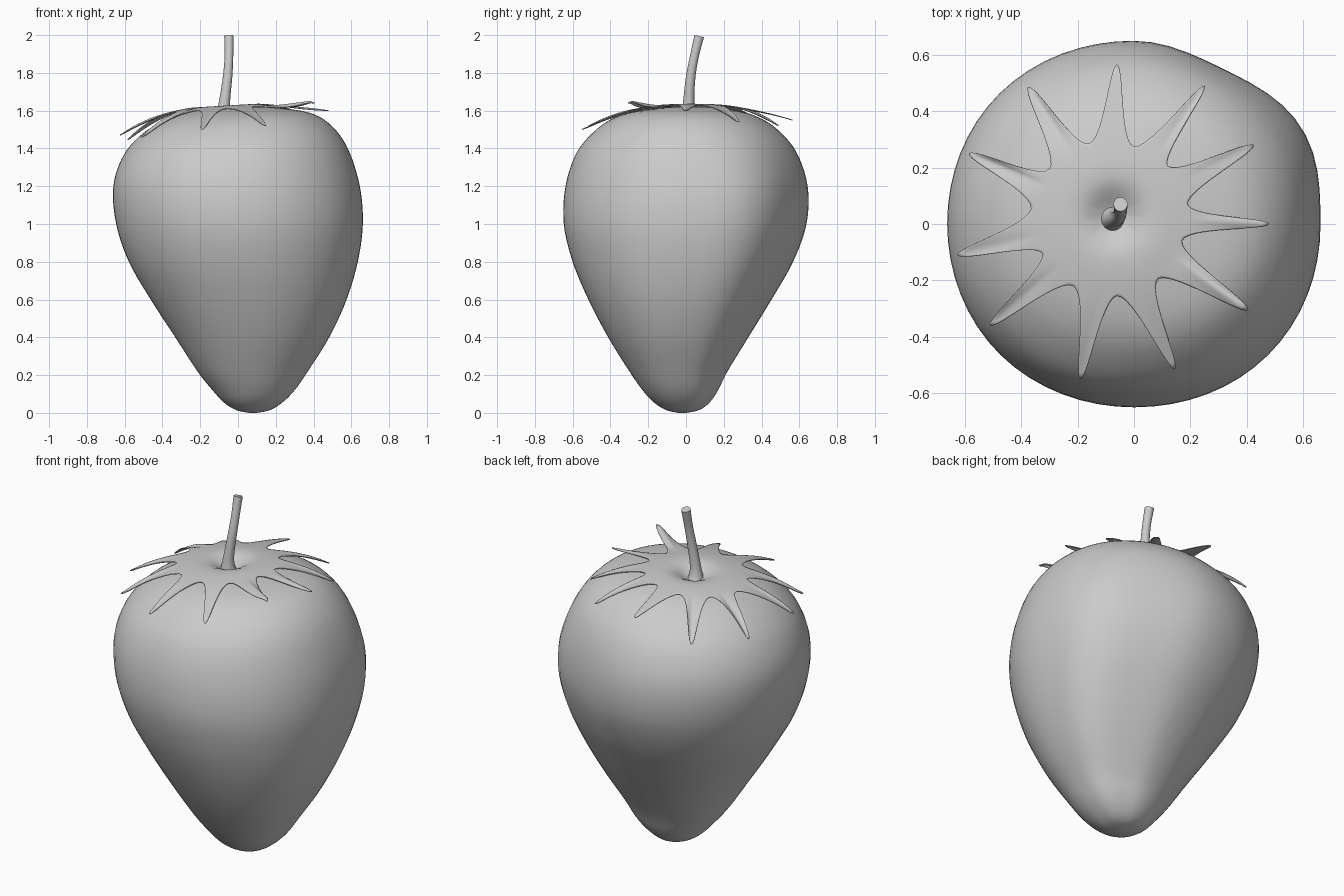
import bpy, bmesh
from math import sin, cos, pi, exp
from mathutils import Vector

cube = bpy.data.objects.get("Cube")
if cube:
    bpy.data.objects.remove(cube, do_unlink=True)

grey = bpy.data.materials.new("plain grey")
grey.use_nodes = True
tone = (0.6, 0.6, 0.6, 1)
grey.diffuse_color = tone
grey.node_tree.nodes["Principled BSDF"].inputs["Base Color"].default_value = tone


def spline(points, steps, closed=False):
    """Smooth path through points of any dimension."""
    n = len(points)
    pick = (lambda i: points[i % n]) if closed else (lambda i: points[max(0, min(n - 1, i))])
    path = []
    for i in range(n if closed else n - 1):
        quads = list(zip(pick(i - 1), pick(i), pick(i + 1), pick(i + 2)))
        for k in range(steps):
            t = k / steps
            path.append([b + t / 2 * (c - a + t * (2*a - 5*b + 4*c - d + t * (3*(b - c) + d - a)))
                         for a, b, c, d in quads])
    if not closed:
        path.append(list(points[-1]))
    return path


def smoothstep(low, high, value):
    t = max(0, min(1, (value - low) / (high - low)))
    return t * t * (3 - 2 * t)


def loft(name, rings, cap_end=True):
    """Skin closed rings of equal length into one smooth object."""
    bm = bmesh.new()
    rows = [[bm.verts.new(p) for p in ring] for ring in rings]
    for low, high in zip(rows, rows[1:]):
        for i in range(len(low)):
            bm.faces.new((low[i - 1], low[i], high[i], high[i - 1]))
    bm.faces.new(rows[0][::-1])
    if cap_end:
        bm.faces.new(rows[-1])
    bmesh.ops.recalc_face_normals(bm, faces=bm.faces)
    mesh = bpy.data.meshes.new(name)
    bm.to_mesh(mesh)
    bm.free()
    obj = bpy.data.objects.new(name, mesh)
    bpy.context.collection.objects.link(obj)
    mesh.materials.append(grey)
    bpy.ops.object.select_all(action='DESELECT')
    obj.select_set(True)
    bpy.context.view_layer.objects.active = obj
    bpy.ops.object.shade_smooth_by_angle(angle=pi / 4)
    return obj


# Fruit body: height, then extent to -x, +x, -y, +y
sections = [
    (0, .06, .1, -.04, 0), (.015, -.01, .17, -.105, .07), (.055, -.075, .235, -.17, .125),
    (.12, -.135, .3, -.23, .17), (.22, -.215, .37, -.3, .22),
    (.4, -.332, .483, -.412, .33), (.6, -.462, .575, -.517, .453),
    (.8, -.578, .634, -.6, .567), (1, -.645, .661, -.647, .638), (1.2, -.66, .645, -.638, .644),
    (1.38, -.604, .585, -.578, .585), (1.5, -.505, .495, -.475, .485),
    (1.57, -.38, .38, -.36, .37),
    (1.605, -.25, .2, -.21, .24), (1.61, -.17, .06, -.1, .15), (1.55, -.1, -.03, -.02, .06),
]


def body_ring(z, left, right, front, back):
    ring = []
    cx, cy = (left + right) / 2, (front + back) / 2
    corner = .045 * (1 - smoothstep(1.1, 1.6, z))
    for i in range(64):
        a = 2 * pi * i / 64
        bulge = 1 + .012 * sin(2 * a) ** 2
        if a < pi / 2:  # one blunt corner
            bulge += corner * sin(2 * a) * sin(4 * a)
        x = cx + (right - left) / 2 * cos(a) * bulge
        y = cy + (back - front) / 2 * sin(a) * bulge
        ring.append((x, y, z + .05 * x * smoothstep(1.2, 1.6, z)))
    return ring


loft("fruit_body", [body_ring(*s) for s in spline(sections, 5)])

# Leaf crown: each leaf has a tip (x, y, z) and the notch that follows it (x, y)
leaves = [
    ((-.06, .565, 1.55), (0, .275)), ((.25, .49, 1.52), (.12, .205)),
    ((.425, .28, 1.54), (.19, .07)), ((.48, 0, 1.6), (.17, -.06)),
    ((.405, -.305, 1.64), (.085, -.195)), ((.145, -.515, 1.52), (-.06, -.255)),
    ((-.19, -.55, 1.5), (-.215, -.22)), ((-.51, -.36, 1.46), (-.325, -.105)),
    ((-.625, -.11, 1.47), (-.365, .055)), ((-.585, .25, 1.445), (-.3, .195)),
    ((-.375, .485, 1.445), (-.16, .285)),
]
centre = Vector((-.07, .03))


def crown_height(x, y):
    r = (Vector((x, y)) - centre).length
    return 1.64 + .06 * x - .33 * r * r - .065 * exp(-(r / .09) ** 2)


outline_keys = []
for tip, notch in leaves:
    outline_keys.append((tip[0], tip[1], tip[2] - crown_height(*tip[:2])))
    outline_keys.append((*notch, 0))
outline = spline(outline_keys, 12, closed=True)


def crown_ring(s):
    ring = []
    for ox, oy, lift in outline:
        p = centre.lerp(Vector((ox, oy)), s)
        bend = max(0, (p - centre).length - .25) / .3
        ring.append((p.x, p.y, crown_height(*p) + lift * min(1, bend) ** 1.5))
    return ring


crown = loft("leaf_crown", [crown_ring(.04 + .96 * k / 24) for k in range(25)], cap_end=False)
solid = crown.modifiers.new("thickness", 'SOLIDIFY')
solid.thickness = .004
solid.offset = 0

# Stem: x, y, z, radius along a gentle bend
stem_path = spline([
    (-.075, .02, 1.56, .05), (-.075, .015, 1.6, .037), (-.07, .015, 1.66, .029),
    (-.055, .025, 1.78, .025), (-.048, .045, 1.89, .023), (-.048, .07, 1.995, .025),
], 5)
stem_rings = []
for x, y, z, r in stem_path:
    lean = .25 * max(0, (z - 1.6) / .4)
    angles = [2 * pi * i / 16 for i in range(16)]
    stem_rings.append([(x + r * cos(a), y + r * sin(a), z - lean * r * sin(a)) for a in angles])
loft("stem", stem_rings)
